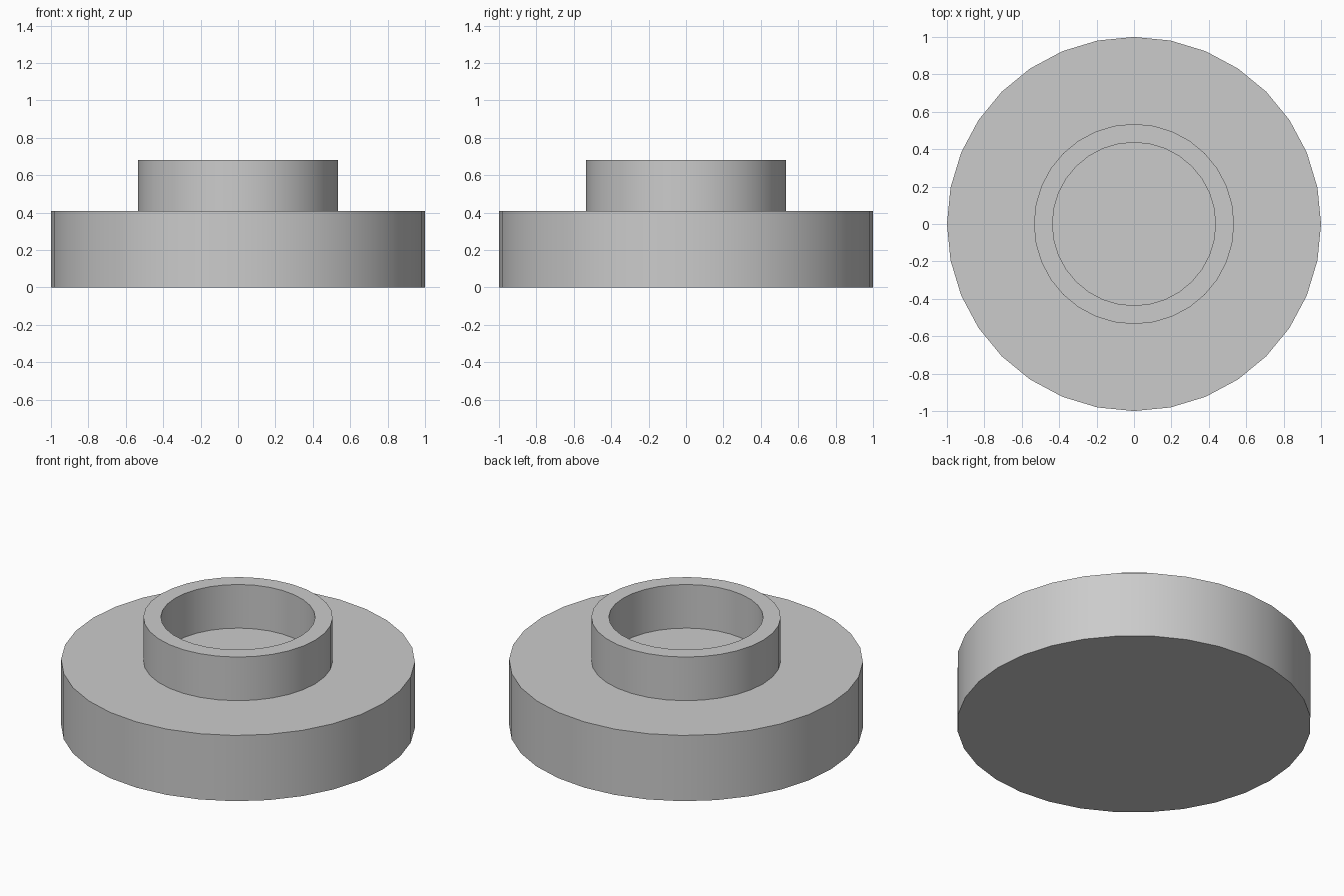
import bpy, bmesh
from math import cos, sin, tau, radians

if "Cube" in bpy.data.objects:
    bpy.data.objects.remove(bpy.data.objects["Cube"])

SIDES = 32


def lathe(name, profile, caps=()):
    """Turn an (r, z) profile around z; caps lists profile rows closed by a flat face."""
    bm = bmesh.new()
    rows = [[bm.verts.new((r * cos(tau * i / SIDES), r * sin(tau * i / SIDES), z))
             for i in range(SIDES)] for r, z in profile]
    for low, high in zip(rows, rows[1:]):
        for i in range(SIDES):
            j = (i + 1) % SIDES
            bm.faces.new((low[i], low[j], high[j], high[i]))
    for k in caps:
        bm.faces.new(rows[k] if k else rows[k][::-1])
    mesh = bpy.data.meshes.new(name)
    bm.to_mesh(mesh)
    bm.free()
    obj = bpy.data.objects.new(name, mesh)
    bpy.context.collection.objects.link(obj)
    bpy.ops.object.select_all(action='DESELECT')
    obj.select_set(True)
    bpy.context.view_layer.objects.active = obj
    bpy.ops.object.shade_smooth_by_angle(angle=radians(30))
    return obj


# Wide solid base disc
lathe("base_disc", [(1, 0), (1, 0.41)], caps=(0, 1))

# Hollow raised collar: outer wall, rim, inner wall
lathe("raised_collar", [(0.535, 0.41), (0.535, 0.682), (0.436, 0.682), (0.436, 0.41)])
